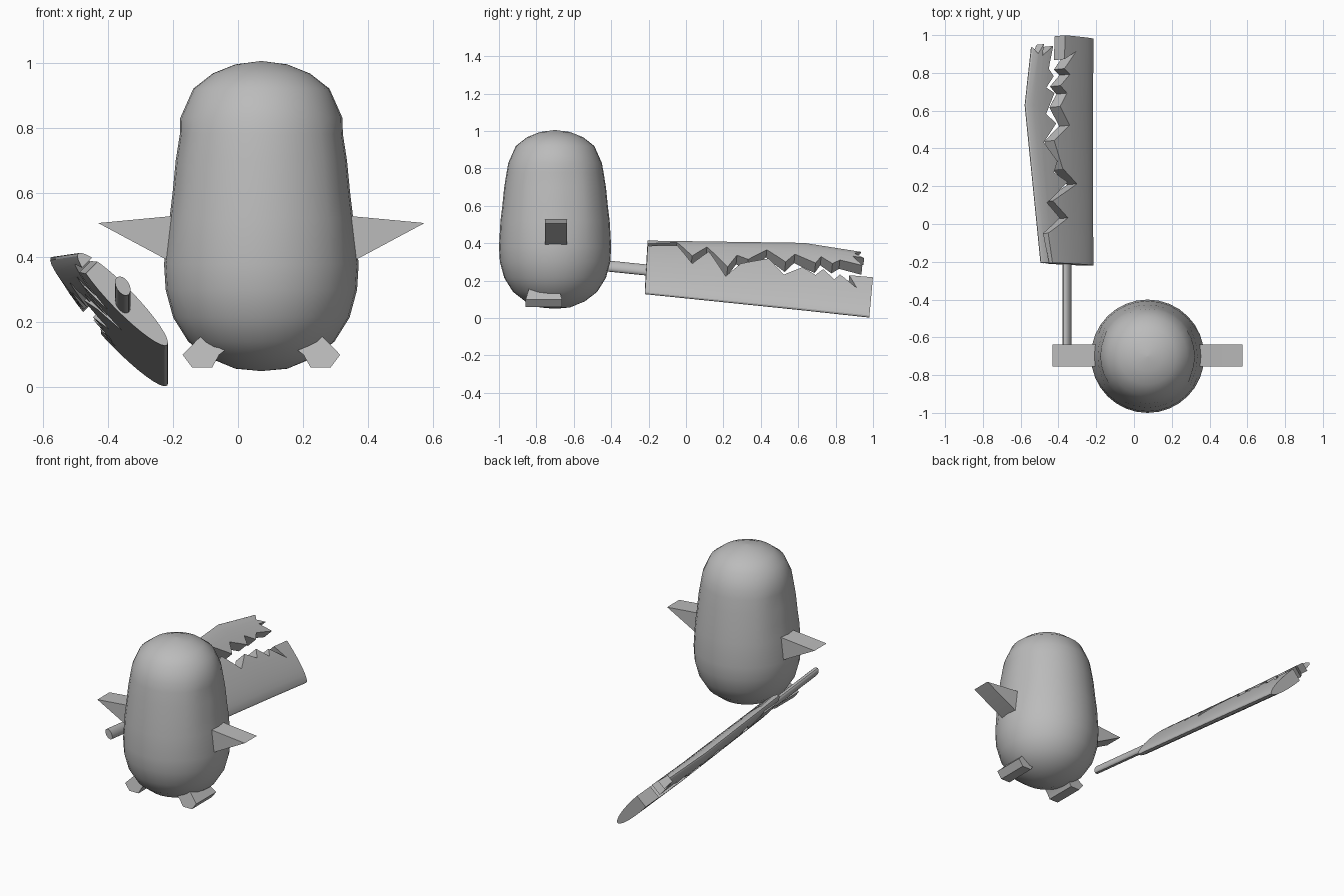
import bpy, bmesh, math
from mathutils import Vector

if "Cube" in bpy.data.objects:
    bpy.data.objects.remove(bpy.data.objects["Cube"])

grey = bpy.data.materials.new("plain grey")
grey.diffuse_color = (0.5, 0.5, 0.5, 1)
grey.use_nodes = True
grey.node_tree.nodes["Principled BSDF"].inputs["Base Color"].default_value = grey.diffuse_color
CX, CY = 0.072, -0.70          # body axis


def loft(name, rings, angle=35):
    """Skin a list of equal-length point rings and cap both ends."""
    bm = bmesh.new()
    vr = [[bm.verts.new(p) for p in ring] for ring in rings]
    n = len(vr[0])
    for a, b in zip(vr, vr[1:]):
        for i in range(n):
            j = (i + 1) % n
            bm.faces.new((a[i], a[j], b[j], b[i]))
    bm.faces.new(vr[0])
    bm.faces.new(vr[-1])
    bmesh.ops.recalc_face_normals(bm, faces=bm.faces[:])
    me = bpy.data.meshes.new(name)
    bm.to_mesh(me)
    bm.free()
    me.materials.append(grey)
    ob = bpy.data.objects.new(name, me)
    bpy.context.collection.objects.link(ob)
    bpy.ops.object.select_all(action='DESELECT')
    ob.select_set(True)
    bpy.context.view_layer.objects.active = ob
    bpy.ops.object.shade_smooth_by_angle(angle=math.radians(angle))
    return ob


# Rounded body with a shallow dent on each flank
profile = [(.004, .05), (.08, .057), (.16, .09), (.225, .14), (.272, .215), (.295, .30),
           (.300, .38), (.292, .52), (.282, .60), (.272, .70), (.259, .78), (.25, .83),
           (.21, .92), (.15, .967), (.08, .995), (.004, 1.005)]
rings = []
for r, z in profile:
    ring = []
    for i in range(32):
        a = math.tau * i / 32
        x, y = r * math.cos(a), r * math.sin(a)
        if abs(y) < .12 and .5 < z < .8:
            x *= .97
        ring.append((CX + x, CY + y, z))
    rings.append(ring)
loft("body", rings, 60)

# Wings and feet: side profiles extruded along y, mirrored about the body axis
wing = [(.20, .54), (.29, .526), (.503, .506), (.29, .392), (.20, .36)]
foot = [(.09, .13), (.13, .10), (.152, .06), (.213, .06), (.243, .10), (.198, .146), (.14, .20)]
for side, s in (("left", 1), ("right", -1)):
    loft(side + "_wing", [[(CX + s * x, y, z) for x, z in wing] for y in (-.755, -.637)])
    loft(side + "_foot", [[(CX + s * x, -.76 + k * (.097 - max(0, z - .1) * .3), z)
                           for x, z in foot] for k in (-1, 1)])

# Blade handle
def handle_ring(y, z):
    return [(-.355 + .024 * math.cos(a), y, z + .027 * math.sin(a) - .012 * math.cos(a))
            for a in (math.tau * i / 16 for i in range(16))]


loft("handle", [handle_ring(-.752, .312), handle_ring(-.17, .253)])

# Broad tilted blade with an elliptical section
normal = Vector((1, .1, 1)).normalized()


def blade_ring(low, high, half):
    low, high = Vector(low), Vector(high)
    mid, arm = (low + high) / 2, (high - low) / 2
    return [mid + arm * math.cos(a) + normal * half * math.sin(a)
            for a in (math.tau * i / 32 for i in range(32))]


blade = loft("broken_blade", [
    blade_ring((-.218, -.22, .13), (-.493, -.205, .412), .036),
    blade_ring((-.218, .60, .046), (-.577, .63, .40), .040),
    blade_ring((-.218, .98, .005), (-.535, 1.01, .34), .040)])

# Jagged crack: (y, distance up from the low edge)
lower = [(-.3, .235), (-.2, .235), (-.05, .255), (.03, .158), (.12, .236), (.21, .11),
         (.29, .185), (.33, .198), (.44, .23), (.52, .15), (.62, .20), (.69, .165),
         (.73, .20), (.79, .15), (.82, .18), (.91, .118), (.87, .18), (1.1, .18)]
upper = [(-.3, .25), (-.2, .25), (-.05, .275), (.03, .20), (.11, .262), (.22, .16),
         (.27, .23), (.33, .213), (.43, .28), (.53, .22), (.58, .27), (.69, .23),
         (.72, .27), (.78, .235), (.82, .26), (.94, .24), (.89, .29), (.95, .285),
         (.90, .31), (.94, .335), (.95, .5), (1.1, .5)]
outline = [Vector((-.218 - s, y, .11 - .105 * y + s)) for y, s in lower + upper[::-1]]
cutter = loft("crack_cutter", [[p + normal * d for p in outline] for d in (-.15, .15)])
cut = blade.modifiers.new("crack", 'BOOLEAN')
cut.operation, cut.solver, cut.object = 'DIFFERENCE', 'EXACT', cutter
bpy.ops.object.select_all(action='DESELECT')
blade.select_set(True)
bpy.context.view_layer.objects.active = blade
bpy.ops.object.modifier_apply(modifier="crack")
bpy.data.objects.remove(cutter)
bpy.ops.object.shade_smooth_by_angle(angle=math.radians(30))
